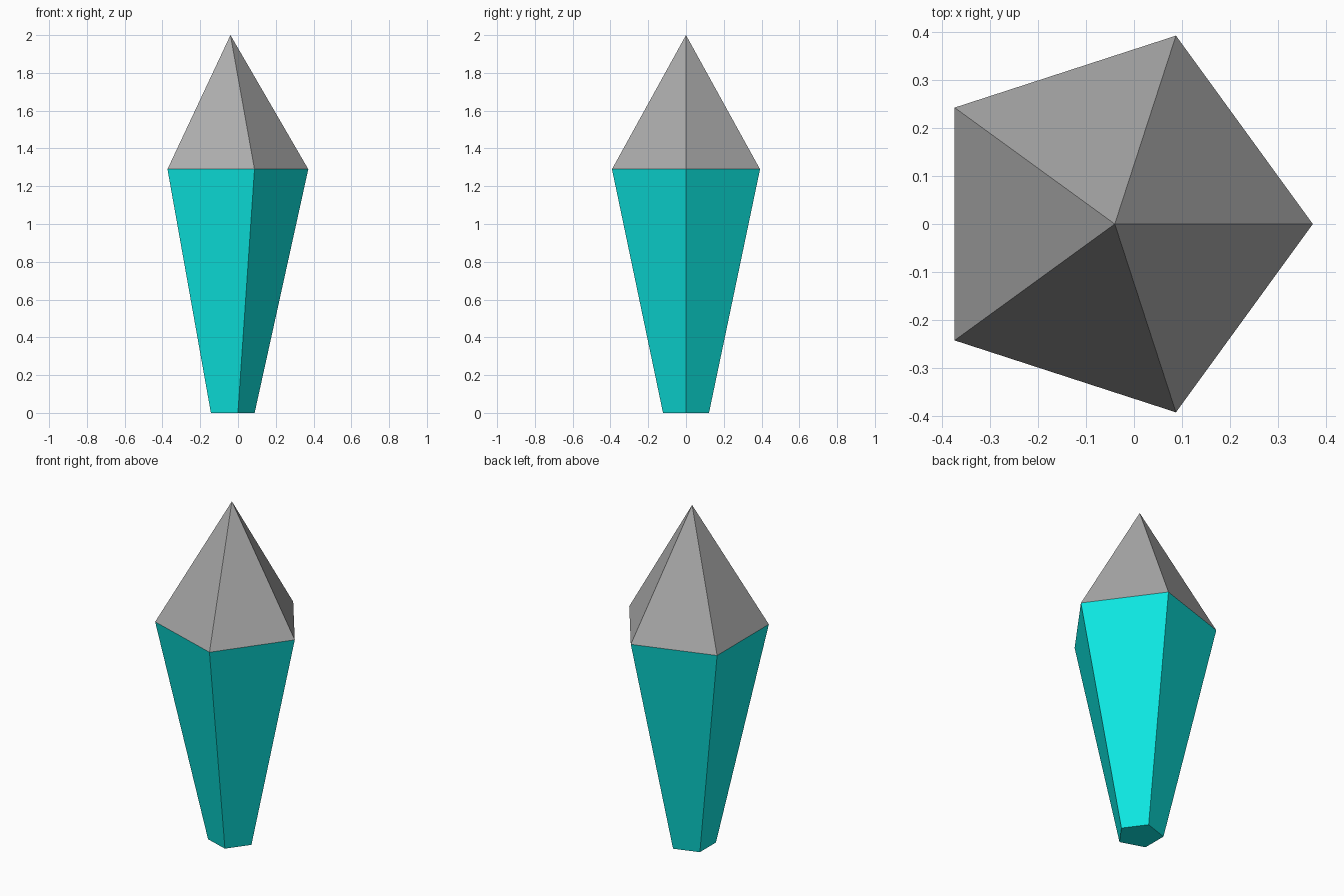
import bpy
import bmesh
from math import cos, sin, tau

cube = bpy.data.objects.get("Cube")
if cube:
    bpy.data.objects.remove(cube, do_unlink=True)

SIDES = 5
CENTRE_X = -0.04
RIM_RADIUS, RIM_Z = 0.412, 1.29
BASE_RADIUS = 0.128
TIP_Z = 2.0


def make_material(name, rgb):
    mat = bpy.data.materials.new(name)
    mat.use_nodes = True
    colour = (*rgb, 1.0)
    mat.diffuse_color = colour
    mat.node_tree.nodes["Principled BSDF"].inputs["Base Color"].default_value = colour
    return mat


def ring(bm, radius, z):
    return [bm.verts.new((CENTRE_X + radius * cos(tau * i / SIDES),
                          radius * sin(tau * i / SIDES), z)) for i in range(SIDES)]


teal = make_material("teal", (0.004, 0.80, 0.76))
grey = make_material("grey", (0.41, 0.41, 0.41))

# Gem: tapered five-sided shaft with a pyramid point, sharing one rim
bm = bmesh.new()
base = ring(bm, BASE_RADIUS, 0.0)
rim = ring(bm, RIM_RADIUS, RIM_Z)
tip = bm.verts.new((CENTRE_X, 0.0, TIP_Z))
bm.faces.new(base[::-1])
for i in range(SIDES):
    j = (i + 1) % SIDES
    bm.faces.new((base[i], base[j], rim[j], rim[i]))
    bm.faces.new((rim[i], rim[j], tip))

# Grey above the rim, teal below
for face in bm.faces:
    face.material_index = int(face.calc_center_median().z > RIM_Z)

mesh = bpy.data.meshes.new("crystal")
bm.to_mesh(mesh)
bm.free()
mesh.materials.append(teal)
mesh.materials.append(grey)
bpy.context.collection.objects.link(bpy.data.objects.new("crystal", mesh))
